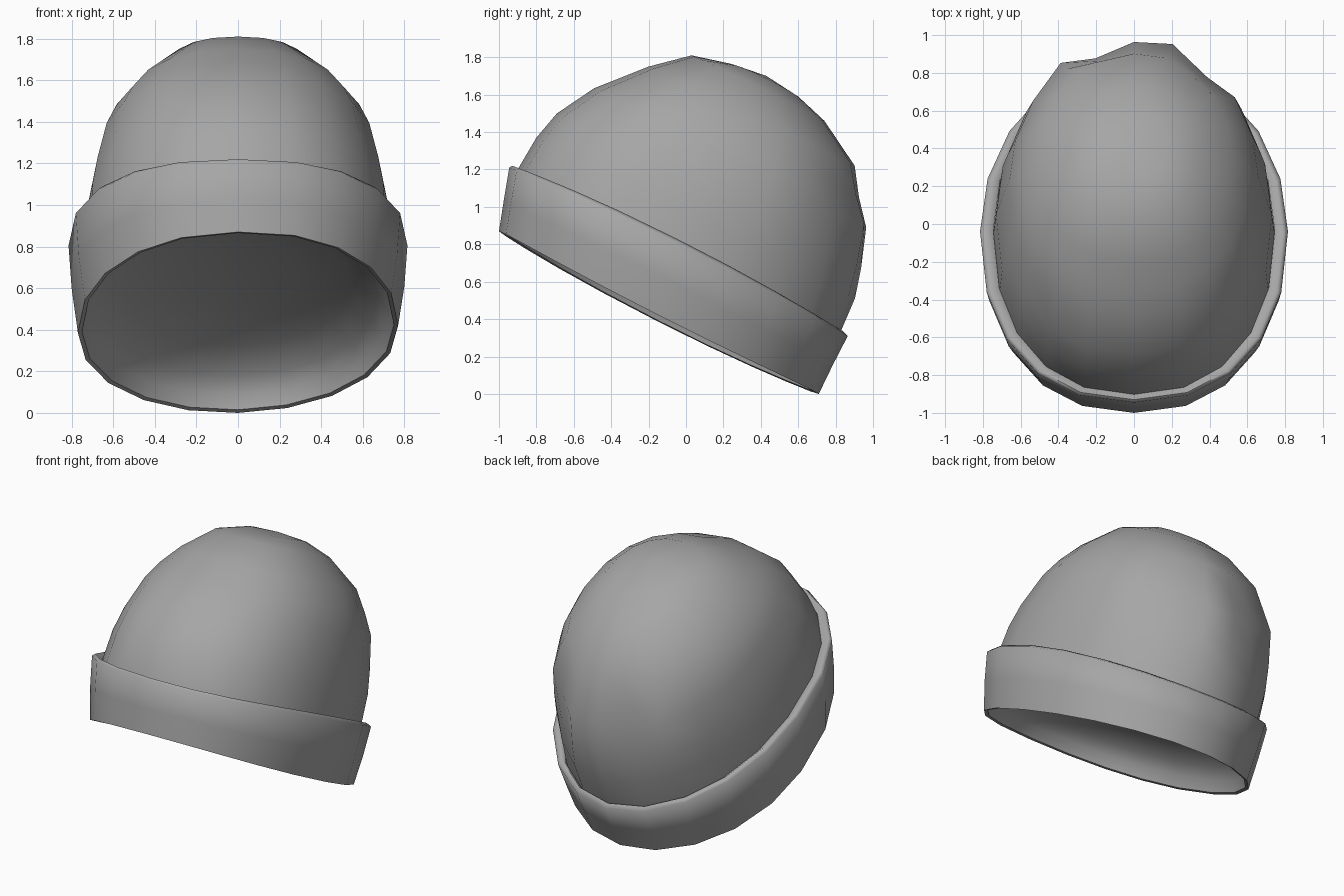
import bpy, bmesh, math

if "Cube" in bpy.data.objects:
    bpy.data.objects.remove(bpy.data.objects["Cube"])

N = 20  # sides around the hat

wool = bpy.data.materials.new("grey wool")
wool.diffuse_color = (0.38, 0.38, 0.38, 1)
wool.use_nodes = True
wool.node_tree.nodes["Principled BSDF"].inputs["Base Color"].default_value = wool.diffuse_color


def ring(bm, fy, fz, by, bz, hw, sag=0.0, lean=0.0, wrinkle=0.0):
    """Tilted oval through a front point and a back point, with half width hw."""
    verts = []
    for i in range(N):
        a = 2 * math.pi * i / N
        if a > math.pi:
            a -= 2 * math.pi
        c, s = math.cos(a), math.sin(a)          # c = 1 at the back
        x = s
        if c < -0.001:                           # fuller front
            c = -abs(c) ** 0.88
            x = math.copysign(abs(s) ** 0.88, s)
        t = (1 + c) / 2
        y = fy + (by - fy) * t
        z = fz + (bz - fz) * t + sag * s * s + lean * s
        if c > 0.3:                              # creased cloth at the back
            y += wrinkle * math.cos(7 * (a - 0.2)) * c
        verts.append(bm.verts.new((hw * x, y, z)))
    return verts


def loft(name, rows, apex=None, angle=60, inward=False):
    bm = bmesh.new()
    rings = [ring(bm, *r) for r in rows]
    for a, b in zip(rings, rings[1:]):
        for i in range(N):
            j = (i + 1) % N
            bm.faces.new((a[i], b[i], b[j], a[j]))
    if apex:
        tip = bm.verts.new(apex)
        for i in range(N):
            bm.faces.new((rings[-1][i], tip, rings[-1][(i + 1) % N]))
    if inward:
        bmesh.ops.reverse_faces(bm, faces=bm.faces)
    mesh = bpy.data.meshes.new(name)
    bm.to_mesh(mesh)
    bm.free()
    mesh.materials.append(wool)
    obj = bpy.data.objects.new(name, mesh)
    bpy.context.collection.objects.link(obj)
    bpy.context.view_layer.objects.active = obj
    obj.select_set(True)
    bpy.ops.object.shade_smooth_by_angle(angle=math.radians(angle))
    obj.select_set(False)
    return obj


# Knitted dome, creased at the back
loft("dome", [
    (-0.91, 1.16, 0.815, 0.30, 0.745, 0.03),
    (-0.90, 1.20, 0.83, 0.34, 0.742, 0.03),
    (-0.80, 1.37, 0.90, 0.51, 0.73, 0.02, 0, 0.02),
    (-0.69, 1.50, 0.93, 0.67, 0.705, 0, 0, 0.035),
    (-0.49, 1.635, 0.955, 0.89, 0.66, 0, 0, 0.05),
    (-0.35, 1.69, 0.92, 1.05, 0.61, 0, 0, 0.03),
    (-0.20, 1.75, 0.90, 1.22, 0.52, 0, 0, 0.01),
    (0.03, 1.81, 0.74, 1.46, 0.34, 0.01),
    (0.24, 1.765, 0.60, 1.59, 0.18, 0.015),
], apex=(0, 0.43, 1.70))

# Folded brim with a thin lip above and below
loft("brim", [
    (-0.975, 0.865, 0.69, 0.015, 0.75, -0.033, 0.0175),
    (-1.00, 0.87, 0.71, 0.00, 0.77, -0.033, 0.0175),
    (-0.975, 1.03, 0.785, 0.155, 0.80, 0.01, 0.005),
    (-0.945, 1.21, 0.865, 0.31, 0.815, 0.045),
    (-0.93, 1.22, 0.84, 0.335, 0.79, 0.05),
    (-0.90, 1.19, 0.83, 0.325, 0.745, 0.03),
], angle=75)


# Shallow hollow lining inside the opening
def lining_row(k, d):
    cy, cz = -0.1425 + 0.454 * d, 0.44 + 0.89 * d
    return (cy - 0.8325 * k, cz + 0.425 * k, cy + 0.8325 * k, cz - 0.425 * k,
            0.75 * k, -0.033 * k, 0.0175 * k)


loft("lining", [lining_row(k, d) for k, d in
                [(1, 0), (0.975, 0.07), (0.9, 0.14), (0.72, 0.21), (0.4, 0.255)]],
     apex=(0, -0.1425 + 0.454 * 0.27, 0.44 + 0.89 * 0.27), inward=True)
